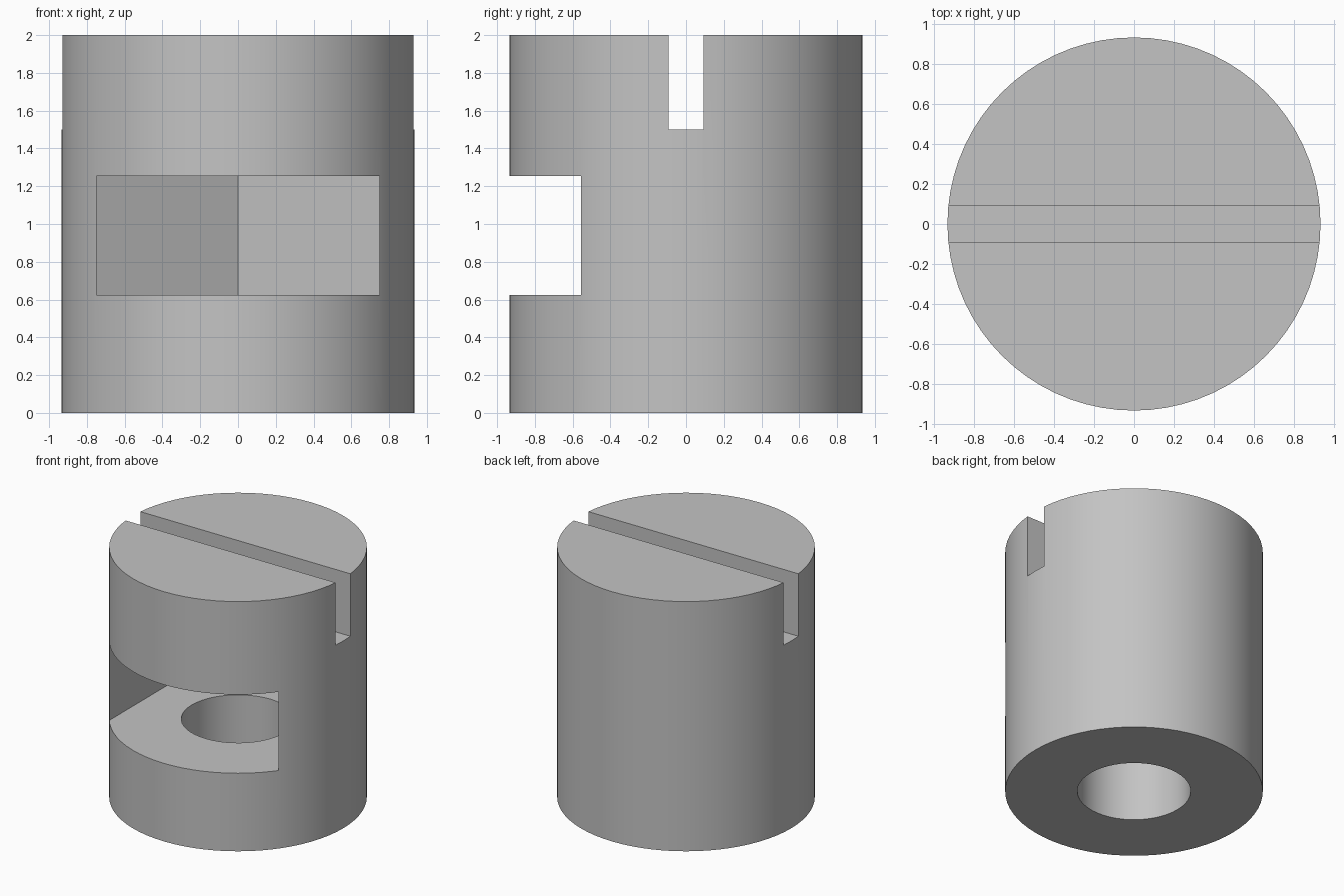
import bpy
import bmesh
from math import cos, sin, radians, tau

default = bpy.data.objects.get("Cube")
if default:
    bpy.data.objects.remove(default, do_unlink=True)

RADIUS, HEIGHT = 0.935, 2.0
POCKET_FLOOR, POCKET_CEILING = 0.625, 1.255
SLOT_HALF, SLOT_FLOOR = 0.093, 1.5

grey = bpy.data.materials.new("plain grey")
grey.use_nodes = True
colour = (0.55, 0.55, 0.55, 1)
grey.diffuse_color = colour
grey.node_tree.nodes["Principled BSDF"].inputs["Base Color"].default_value = colour


def prism(name, outline, bottom, top):
    """Extrude a counter-clockwise outline from bottom to top."""
    bm = bmesh.new()
    base = bm.faces.new([bm.verts.new((x, y, bottom)) for x, y in outline])
    side = bmesh.ops.extrude_face_region(bm, geom=[base], use_keep_orig=True)
    moved = [v for v in side["geom"] if isinstance(v, bmesh.types.BMVert)]
    bmesh.ops.translate(bm, verts=moved, vec=(0, 0, top - bottom))
    bmesh.ops.recalc_face_normals(bm, faces=bm.faces)
    mesh = bpy.data.meshes.new(name)
    bm.to_mesh(mesh)
    bm.free()
    mesh.materials.append(grey)
    obj = bpy.data.objects.new(name, mesh)
    bpy.context.collection.objects.link(obj)
    return obj


def circle(radius, count):
    return [(radius * cos(tau * i / count), radius * sin(tau * i / count))
            for i in range(count)]


# Solid round body
body = prism("barrel_body", circle(RADIUS, 72), 0, HEIGHT)

# Nut pocket: hexagonal at the back, open at the front
flat = 0.75
corner = flat / cos(radians(30))
pocket_outline = [(-flat, -1.2), (flat, -1.2), (flat, corner / 2),
                  (0, corner), (-flat, corner / 2)]

cutters = [
    prism("nut_pocket_cutter", pocket_outline, POCKET_FLOOR, POCKET_CEILING),
    # Bolt hole from the underside into the pocket
    prism("bolt_hole_cutter", circle(0.412, 48), -0.2, POCKET_FLOOR + 0.2),
    # Screwdriver slot across the top
    prism("driver_slot_cutter", [(-1.2, -SLOT_HALF), (1.2, -SLOT_HALF),
                                 (1.2, SLOT_HALF), (-1.2, SLOT_HALF)],
          SLOT_FLOOR, HEIGHT + 0.2),
]

# Cut each recess, then drop the cutters
bpy.ops.object.select_all(action="DESELECT")
bpy.context.view_layer.objects.active = body
body.select_set(True)
for cutter in cutters:
    cutter.hide_render = True
    cut = body.modifiers.new(cutter.name, "BOOLEAN")
    cut.operation = "DIFFERENCE"
    cut.solver = "EXACT"
    cut.object = cutter
    bpy.ops.object.modifier_apply(modifier=cut.name)
    bpy.data.objects.remove(cutter, do_unlink=True)

bpy.ops.object.shade_smooth_by_angle(angle=radians(30))
